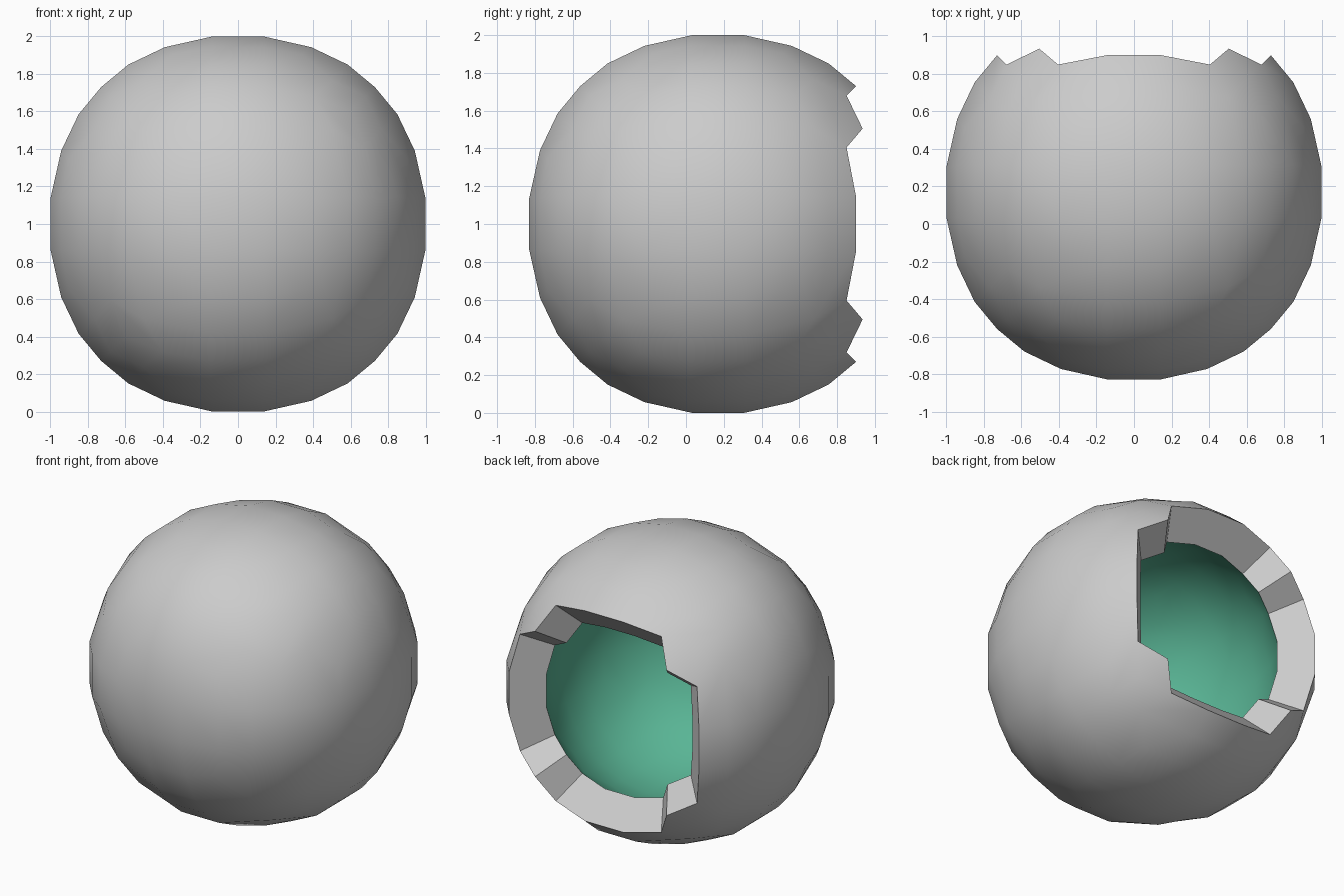
import bpy, bmesh
from mathutils import Vector
from math import radians

if "Cube" in bpy.data.objects:
    bpy.data.objects.remove(bpy.data.objects["Cube"])

CENTRE = Vector((0, 0.17, 1.0))
INNER = 0.768

# One eighth of a cube-sphere panel: (i, j) -> (u, v, height), the rest follows by symmetry
RING = {(5, 5): (.602, .602, .602), (5, 3): (.68, .405, .68), (5, 1): (.73, .146, .73),
        (3, 3): (.505, .505, .765), (3, 1): (.585, .145, .85)}
INSET = {(3, 3): (.345, .345, .905), (3, 1): (.39, .14, .943), (1, 1): (.137, .137, 1.0)}
IDX = (-5, -3, -1, 1, 3, 5)


def local(table, i, j):
    a, b = abs(i), abs(j)
    u, v, w = table[(max(a, b), min(a, b))]
    if b > a:
        u, v = v, u
    return Vector((u if i > 0 else -u, v if j > 0 else -v, w))


def panel_quads(corners_only):
    quads = []
    for i in IDX[:-1]:
        for j in IDX[:-1]:
            cell = [(i, j), (i + 2, j), (i + 2, j + 2), (i, j + 2)]
            middle = -3 <= i <= 1 and -3 <= j <= 1
            corner = i in (-5, 3) and j in (-5, 3)
            if corners_only and not corner:
                continue
            quads.append([local(INSET if middle else RING, *c) for c in cell])
    if not corners_only:
        # band of faces joining the outer grid to the inset middle
        for k in (-3, -1, 1):
            for s in (-3, 3):
                for p, q in (((k, s), (k + 2, s)), ((s, k), (s, k + 2))):
                    quads.append([local(RING, *p), local(RING, *q),
                                  local(INSET, *q), local(INSET, *p)])
    return quads


def sphere_quads():
    out = []
    for axis in range(3):
        for sign in (-1, 1):
            for quad in panel_quads(axis == 1 and sign == 1):
                pts = []
                for u, v, w in quad:
                    p = Vector((0, 0, 0))
                    p[axis] = sign * w
                    p[(axis + 1) % 3] = u
                    p[(axis + 2) % 3] = v
                    pts.append(p)
                n = (pts[2] - pts[0]).cross(pts[3] - pts[1])
                if n.dot(sum(pts, Vector())) < 0:
                    pts.reverse()
                out.append(pts)
    return out


def make_bmesh(quads):
    bm = bmesh.new()
    for q in quads:
        bm.faces.new([bm.verts.new(p) for p in q])
    bmesh.ops.remove_doubles(bm, verts=bm.verts[:], dist=0.002)
    return bm


def finish(bm, name):
    me = bpy.data.meshes.new(name)
    bm.to_mesh(me)
    bm.free()
    ob = bpy.data.objects.new(name, me)
    ob.location = CENTRE
    bpy.context.collection.objects.link(ob)
    bpy.ops.object.select_all(action='DESELECT')
    ob.select_set(True)
    bpy.context.view_layer.objects.active = ob
    bpy.ops.object.shade_smooth_by_angle(angle=radians(30))
    return ob


quads = sphere_quads()

# Outer shell with the thick rim around the back opening
bm = make_bmesh(quads)
inner = {}
for e in [e for e in bm.edges if e.is_boundary]:
    loop = e.link_loops[0]
    a, b = loop.vert, loop.link_loop_next.vert
    for v in (a, b):
        if v not in inner:
            inner[v] = bm.verts.new(v.co * INNER)
    bm.faces.new((b, a, inner[a], inner[b]))
finish(bm, "outer_shell")

# Green inner lining, facing inwards
bm = make_bmesh([[p * INNER for p in reversed(q)] for q in quads])
lining = finish(bm, "inner_lining")
mat = bpy.data.materials.new("green")
mat.diffuse_color = (0.10, 0.46, 0.30, 1)
mat.use_nodes = True
mat.node_tree.nodes["Principled BSDF"].inputs["Base Color"].default_value = mat.diffuse_color
lining.data.materials.append(mat)
